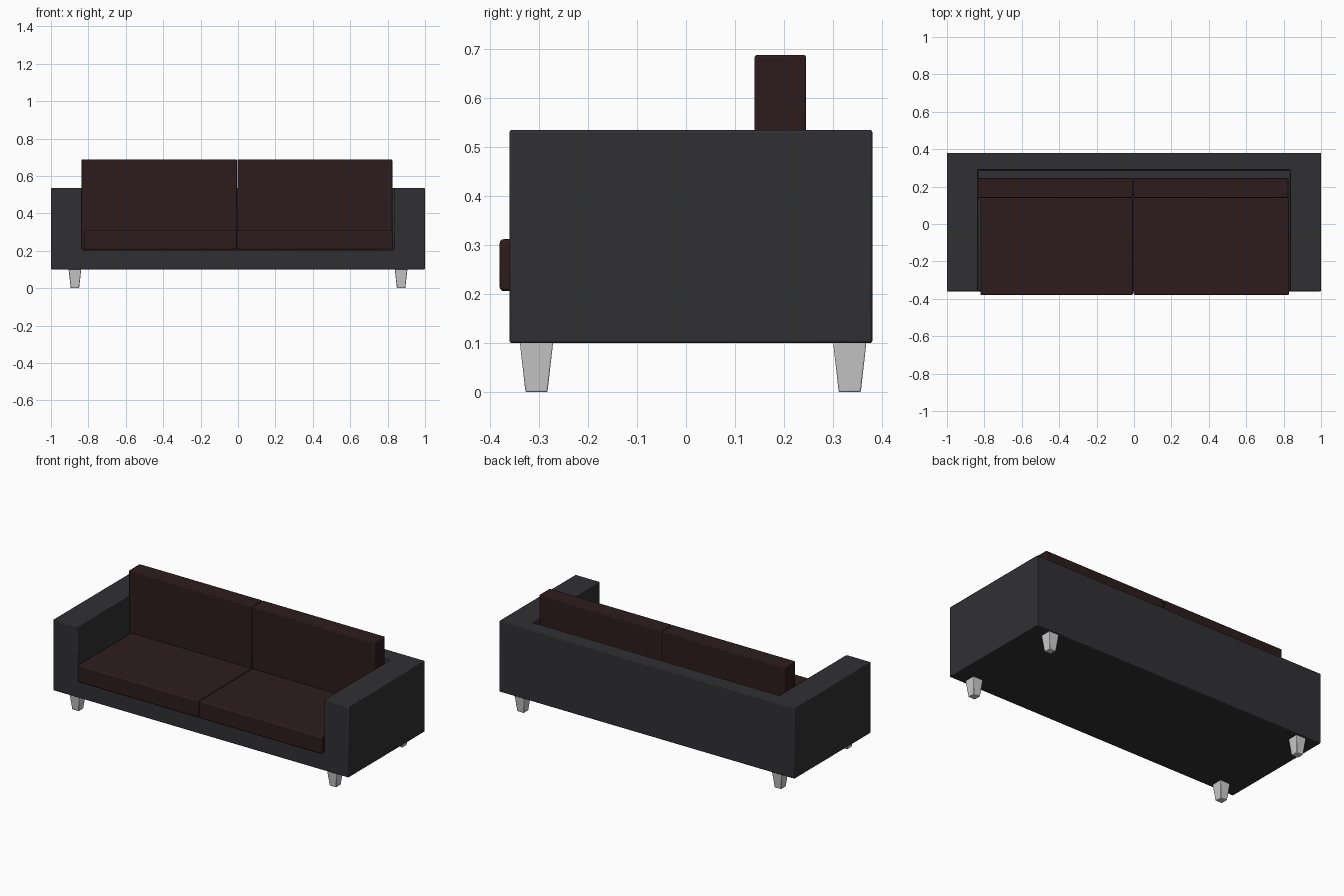
import bpy, bmesh

if "Cube" in bpy.data.objects:
    bpy.data.objects.remove(bpy.data.objects["Cube"])

def material(name, rgb):
    m = bpy.data.materials.new(name)
    m.diffuse_color = (*rgb, 1)
    m.use_nodes = True
    m.node_tree.nodes["Principled BSDF"].inputs["Base Color"].default_value = m.diffuse_color
    return m

FABRIC = material("charcoal", (0.03, 0.029, 0.032))
LEATHER = material("dark_brown", (0.026, 0.012, 0.012))

def box(name, lo, hi, mat=None, bevel=0.0, segments=2, taper=1.0):
    """Box between two corners; taper scales the bottom face about its centre."""
    mid = [(a + b) / 2 for a, b in zip(lo, hi)]
    size = [b - a for a, b in zip(lo, hi)]
    bm = bmesh.new()
    bmesh.ops.create_cube(bm, size=1)
    for v in bm.verts:
        k = taper if v.co.z < 0 else 1.0
        v.co = (v.co.x * size[0] * k, v.co.y * size[1] * k, v.co.z * size[2])
    me = bpy.data.meshes.new(name)
    bm.to_mesh(me)
    bm.free()
    ob = bpy.data.objects.new(name, me)
    ob.location = mid
    bpy.context.collection.objects.link(ob)
    if mat:
        me.materials.append(mat)
    if bevel:
        add_bevel(ob, bevel, segments)
    return ob

def add_bevel(ob, width, segments):
    b = ob.modifiers.new("soft_edges", 'BEVEL')
    b.width, b.segments, b.limit_method = width, segments, 'ANGLE'
    bpy.ops.object.select_all(action='DESELECT')
    ob.select_set(True)
    bpy.context.view_layer.objects.active = ob
    bpy.ops.object.shade_smooth_by_angle()

# Frame: one block with the seating well cut out
frame = box("frame", (-1, -0.36, 0.10), (1, 0.38, 0.535), FABRIC)
well = box("well_cutter", (-0.835, -0.6, 0.205), (0.835, 0.29, 0.9))
well.hide_render = True
cut = frame.modifiers.new("well", 'BOOLEAN')
cut.operation, cut.object, cut.solver = 'DIFFERENCE', well, 'EXACT'
bpy.context.view_layer.objects.active = frame
bpy.ops.object.modifier_apply(modifier=cut.name)
bpy.data.objects.remove(well)
add_bevel(frame, 0.005, 2)

# Seat and back cushions
for side, s0, s1, b0, b1 in (("left", -0.822, -0.006, -0.838, -0.006),
                             ("right", -0.002, 0.83, -0.004, 0.825)):
    box(f"{side}_seat_cushion", (s0, -0.38, 0.206), (s1, 0.142, 0.312), LEATHER, 0.008, 3)
    box(f"{side}_back_cushion", (b0, 0.14, 0.206), (b1, 0.245, 0.688), LEATHER, 0.005, 2)

# Tapered legs
for xn, x in (("left", -0.872), ("right", 0.872)):
    for yn, y in (("front", -0.305), ("back", 0.334)):
        box(f"{yn}_{xn}_leg", (x - 0.034, y - 0.034, 0), (x + 0.034, y + 0.034, 0.102),
            None, 0.003, 2, taper=0.66)
